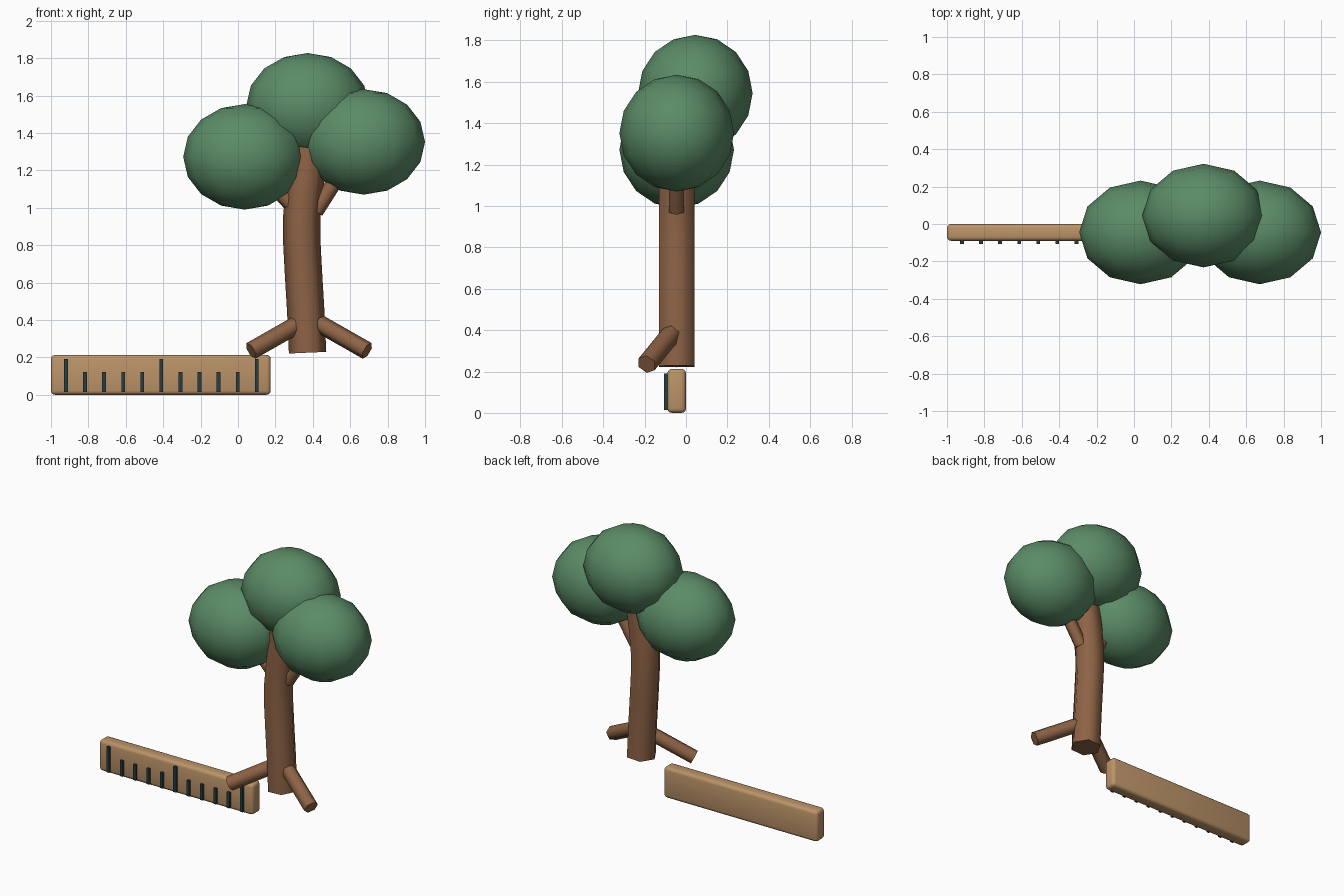
import bpy, bmesh, math
from mathutils import Vector

if "Cube" in bpy.data.objects:
    bpy.data.objects.remove(bpy.data.objects["Cube"])


def material(name, rgb):
    m = bpy.data.materials.new(name)
    m.diffuse_color = (*rgb, 1)
    m.use_nodes = True
    m.node_tree.nodes["Principled BSDF"].inputs["Base Color"].default_value = m.diffuse_color
    return m


GREEN = material("leaf green", (0.105, 0.262, 0.135))
BARK = material("bark brown", (0.270, 0.125, 0.060))
WOOD = material("pale wood", (0.500, 0.295, 0.140))
DARK = material("dark slate", (0.022, 0.048, 0.055))


def finish(name, bm, mat, angle=None):
    bmesh.ops.recalc_face_normals(bm, faces=bm.faces)
    me = bpy.data.meshes.new(name)
    bm.to_mesh(me)
    bm.free()
    ob = bpy.data.objects.new(name, me)
    bpy.context.collection.objects.link(ob)
    me.materials.append(mat)
    if angle:
        bpy.ops.object.select_all(action='DESELECT')
        ob.select_set(True)
        bpy.context.view_layer.objects.active = ob
        bpy.ops.object.shade_smooth_by_angle(angle=math.radians(angle))
    return ob


def tube(name, path, radius, mat, sides=6):
    """Capped tube with a regular cross-section swept along a path."""
    bm = bmesh.new()
    pts = [Vector(p) for p in path]
    rings = []
    for i, p in enumerate(pts):
        t = (pts[min(i + 1, len(pts) - 1)] - pts[max(i - 1, 0)]).normalized()
        u = Vector((0, 1, 0)).cross(t).normalized()
        v = t.cross(u)
        rings.append([bm.verts.new(p + radius * (math.cos(a) * u + math.sin(a) * v))
                      for a in (2 * math.pi * k / sides for k in range(sides))])
    for a, b in zip(rings, rings[1:]):
        for k in range(sides):
            n = (k + 1) % sides
            bm.faces.new((a[k], a[n], b[n], b[k]))
    bm.faces.new(rings[0])
    bm.faces.new(rings[-1])
    return finish(name, bm, mat, 65)


def box(name, lo, hi, mat, bevel=0):
    bm = bmesh.new()
    bmesh.ops.create_cube(bm, size=1)
    for v in bm.verts:
        v.co = [l + (h - l) * (c + 0.5) for l, h, c in zip(lo, hi, v.co)]
    if bevel:
        bmesh.ops.bevel(bm, geom=bm.edges[:], offset=bevel, segments=3,
                        profile=0.5, affect='EDGES')
    return finish(name, bm, mat, 40 if bevel else None)


def crown(name, centre):
    bm = bmesh.new()
    bmesh.ops.create_uvsphere(bm, u_segments=12, v_segments=8, radius=1)
    for v in bm.verts:
        v.co = Vector((v.co.x * 0.328, v.co.y * 0.277, v.co.z * 0.282)) + Vector(centre)
    return finish(name, bm, GREEN, 60)


Y = -0.045   # depth line shared by trunk and ruler

# Bent trunk
tube("trunk", [(0.372, Y, 0.225), (0.362, Y, 0.45), (0.350, Y, 0.65), (0.341, Y, 0.82),
               (0.341, Y, 0.95), (0.355, Y, 1.10), (0.385, Y, 1.32)], 0.1, BARK)

# Splayed roots and upper branches, one per side
for side, s in (("left", -1), ("right", 1)):
    tube(side + "_root", [(0.38 + s * 0.055, -0.072, 0.38),
                          (0.38 + s * 0.31, -0.19, 0.235)], 0.048, BARK)
tube("left_branch", [(0.31, Y, 0.99), (0.10, Y, 1.22)], 0.042, BARK)
tube("right_branch", [(0.415, Y, 0.98), (0.60, Y, 1.27)], 0.042, BARK)

# Foliage
crown("left_foliage", (0.035, Y, 1.272))
crown("right_foliage", (0.672, Y, 1.352))
crown("top_foliage", (0.372, 0.045, 1.545))

# Ruler with raised tick marks, every fifth one long
box("ruler", (-1.0, -0.09, 0.0), (0.175, 0.0, 0.213), WOOD, 0.022)
for i in range(11):
    x = -0.92 + 0.102 * i
    top = 0.19 if i % 5 == 0 else 0.122
    box(f"tick_{i}", (x - 0.01, -0.106, 0.014), (x + 0.01, -0.085, top), DARK)
